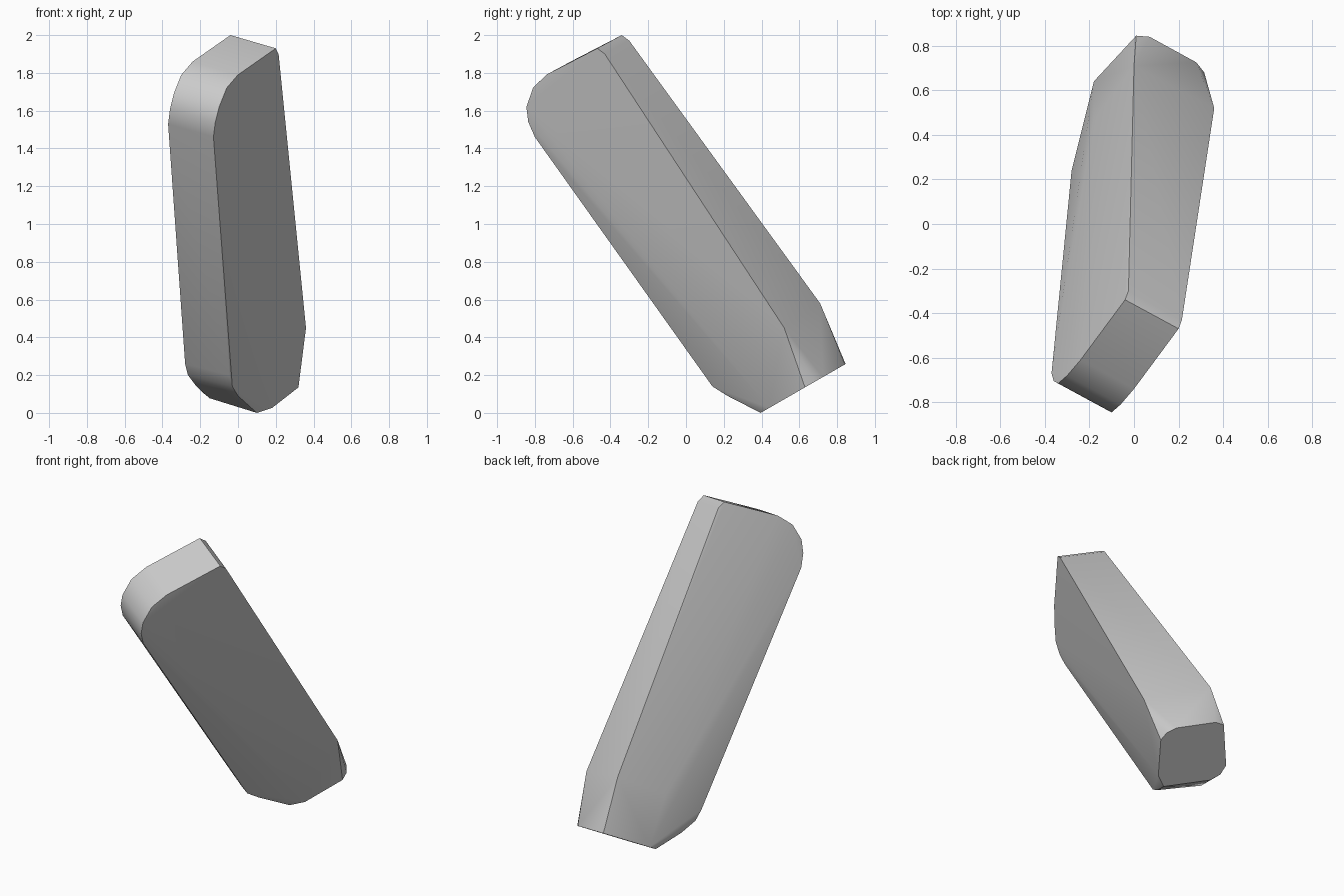
import bpy
import bmesh
import math
from mathutils import Vector

cube = bpy.data.objects.get("Cube")
if cube:
    bpy.data.objects.remove(cube, do_unlink=True)

grey = bpy.data.materials.new("stone grey")
grey.use_nodes = True
colour = (0.6, 0.6, 0.6, 1)
grey.diffuse_color = colour
grey.node_tree.nodes["Principled BSDF"].inputs["Base Color"].default_value = colour

# Rounded upper end: one curved profile, repeated across the thickness
thickness = Vector((-0.24, 0.13, 0.07))
end_profile = [(0.215, -0.43, 1.9), (0.2, -0.47, 1.93), (0.0, -0.74, 1.79),
               (-0.06, -0.81, 1.72), (-0.1, -0.845, 1.62),
               (-0.12, -0.835, 1.54), (-0.13, -0.8, 1.46)]
points = [Vector(p) for p in end_profile]
points += [p + thickness for p in points]

# Shoulders where the body starts to taper
points += [Vector(p) for p in [
    (0.36, 0.52, 0.45), (0.0, 0.71, 0.58), (-0.18, 0.47, 0.42),
    (-0.045, 0.1, 0.2), (-0.03, 0.14, 0.14), (0.0, 0.22, 0.09),
    (-0.28, 0.24, 0.26), (-0.265, 0.28, 0.2), (-0.22, 0.36, 0.14)]]

# Slanted flat foot, a rounded square lying on one plane
foot = [(0.01, 0.845), (0.07, 0.84), (0.28, 0.725), (0.315, 0.68),
        (0.32, 0.63), (0.18, 0.44), (0.1, 0.395), (-0.15, 0.53),
        (-0.185, 0.58), (-0.18, 0.64)]
points += [Vector((x, y, (y - 0.395) * 0.575)) for x, y in foot]

# Skin the body
bm = bmesh.new()
for p in points:
    bm.verts.new(p)
hull = bmesh.ops.convex_hull(bm, input=bm.verts)
loose = [v for v in bm.verts if not v.link_faces]
bmesh.ops.delete(bm, geom=loose, context="VERTS")
bmesh.ops.dissolve_limit(bm, angle_limit=math.radians(1),
                         verts=bm.verts, edges=bm.edges)
bmesh.ops.recalc_face_normals(bm, faces=bm.faces)
mesh = bpy.data.meshes.new("stone_body")
bm.to_mesh(mesh)
bm.free()
mesh.materials.append(grey)

body = bpy.data.objects.new("stone_body", mesh)
bpy.context.collection.objects.link(body)
bpy.ops.object.select_all(action="DESELECT")
body.select_set(True)
bpy.context.view_layer.objects.active = body
bpy.ops.object.shade_smooth_by_angle(angle=math.radians(35))
